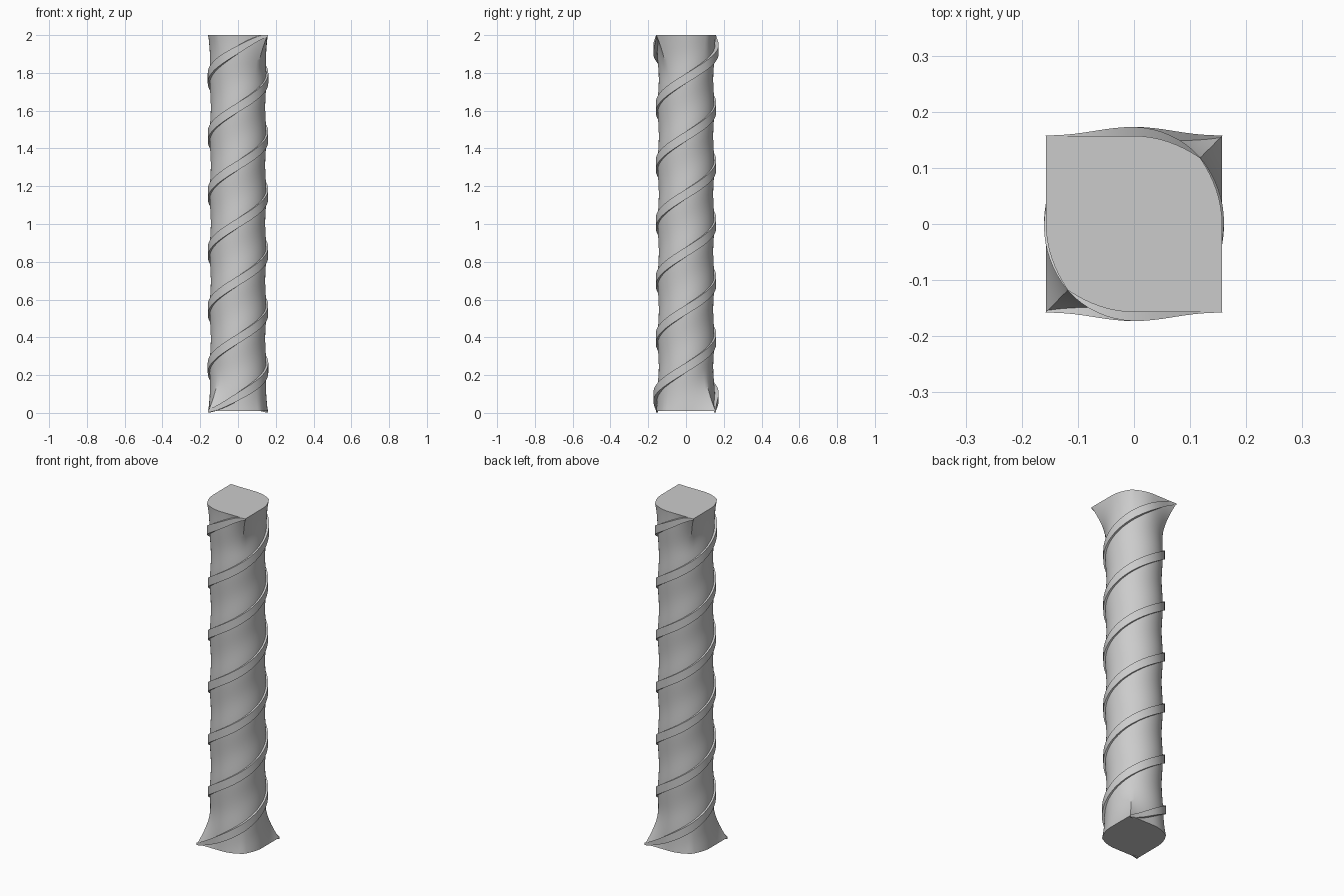
import bpy, bmesh
from math import sin, cos, pi, radians

if "Cube" in bpy.data.objects:
    bpy.data.objects.remove(bpy.data.objects["Cube"], do_unlink=True)

BOTTOM, TOP = 0.01, 2.0
PITCH = (TOP - BOTTOM) / 3.25
START = radians(225)
SEGS, ROWS, STEPS = 64, 120, 208

stone = bpy.data.materials.new("light_grey_stone")
stone.use_nodes = True
GREY = (0.6, 0.6, 0.6, 1)
stone.diffuse_color = GREY
stone.node_tree.nodes["Principled BSDF"].inputs["Base Color"].default_value = GREY


def flare(z):
    """1 at either end of the shaft, fading to 0 a short way in."""
    d = max(0, min(z - BOTTOM, TOP - z))
    return max(0, 1 - d / 0.25) ** 2


def helix_angle(z):
    return START + 2 * pi * (z - BOTTOM) / PITCH


def radius(a, z):
    """Round shaft that flares into two opposite square corners at each end."""
    e = flare(z)
    square = 1 / max(abs(cos(a)), abs(sin(a)))
    pointed = (sin(a) * cos(a) > 0) == (z < 1)
    corner = (square - 1) * (1 if pointed else 0.15)
    swell = 0.003 * cos(2 * (a - helix_angle(z))) * (1 - e)
    return (0.147 + 0.010 * e) * (1 + corner * e) + swell


def polar(r, a, z):
    return (r * cos(a), r * sin(a), z)


def loft(name, rings):
    """Skin closed rings of points and cap both ends."""
    bm = bmesh.new()
    loops = [[bm.verts.new(p) for p in ring] for ring in rings]
    n = len(loops[0])
    for low, high in zip(loops, loops[1:]):
        for i in range(n):
            j = (i + 1) % n
            bm.faces.new((low[i], low[j], high[j], high[i]))
    bm.faces.new(loops[0][::-1])
    bm.faces.new(loops[-1])
    bmesh.ops.recalc_face_normals(bm, faces=bm.faces)
    mesh = bpy.data.meshes.new(name)
    bm.to_mesh(mesh)
    bm.free()
    mesh.materials.append(stone)
    ob = bpy.data.objects.new(name, mesh)
    bpy.context.collection.objects.link(ob)
    bpy.ops.object.select_all(action="DESELECT")
    ob.select_set(True)
    bpy.context.view_layer.objects.active = ob
    bpy.ops.object.shade_smooth_by_angle(angle=radians(35))
    return ob


# Shaft with flared ends
heights = [BOTTOM + (TOP - BOTTOM) * k / ROWS for k in range(ROWS + 1)]
loft("column_shaft", [
    [polar(radius(a, z), a, z) for a in (2 * pi * i / SEGS for i in range(SEGS))]
    for z in heights])


# Raised band winding up the shaft, tapering into the corners
def band_ring(k, turn):
    z = BOTTOM + (TOP - BOTTOM) * k / STEPS
    a = helix_angle(z) + turn
    e = flare(z)
    half = 0.026 * (1 - 0.7 * e ** 2)
    rise = 0.009 * (1 - e ** 4) + 0.04 * e * (1 - e) + 0.001
    low, high = max(0, z - half), min(TOP, z + half)
    r_low, r_high = radius(a, low), radius(a, high)
    outer = radius(a, z) + rise
    return [polar(r_low - 0.012, a, low), polar(max(outer, r_low), a, low),
            polar(max(outer, r_high), a, high), polar(r_high - 0.012, a, high)]


for name, turn in (("spiral_band_front", 0), ("spiral_band_back", pi)):
    loft(name, [band_ring(k, turn) for k in range(STEPS + 1)])
